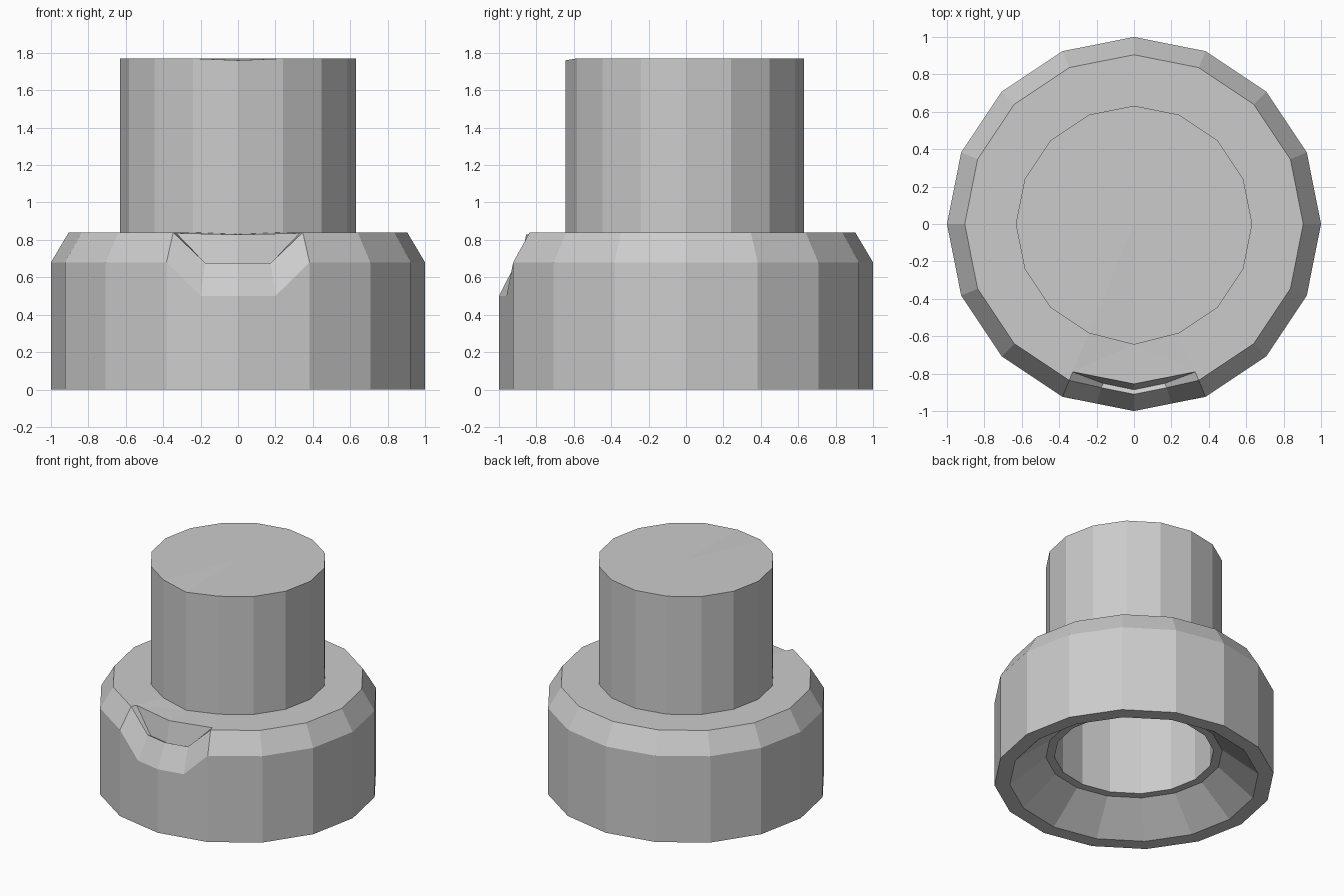
import bpy, bmesh, math

if "Cube" in bpy.data.objects:
    bpy.data.objects.remove(bpy.data.objects["Cube"])

SIDES = 16
FRONT = 12          # index of the vertex column that points at -y
bm = bmesh.new()


def ring_point(r, z, i):
    a = 2 * math.pi * i / SIDES
    # the neck bulges very slightly at the front
    if abs(r - 0.632) < 1e-6 and z > 0.5 and i % SIDES == FRONT:
        return (0, -0.645, z - 0.01)
    return (r * math.cos(a), r * math.sin(a), z)


def face(points):
    bm.faces.new([bm.verts.new(p) for p in points])


# lathed body: bore, inner shoulder, funnel, foot, outer wall, chamfer, shelf, neck
profile = [(0.57, 1.70), (0.57, 0.21), (0.632, 0.21), (0.89, 0), (1, 0),
           (1, 0.68), (0.905, 0.84), (0.632, 0.84), (0.632, 1.77)]
for k in range(len(profile) - 1):
    (r0, z0), (r1, z1) = profile[k], profile[k + 1]
    for i in range(SIDES):
        if k in (4, 5, 6) and i in (FRONT - 1, FRONT):
            continue            # left open for the front notch
        face([ring_point(r0, z0, i), ring_point(r0, z0, i + 1),
              ring_point(r1, z1, i + 1), ring_point(r1, z1, i)])

# bore ceiling and neck top
face([ring_point(*profile[0], i) for i in range(SIDES)])
tip = (0, 0, 1.77)
for i in range(SIDES):
    face([tip, ring_point(*profile[-1], i), ring_point(*profile[-1], i + 1)])

# front notch, right half: corner, bend and centre points of each outline
foot_mid, foot_side = ring_point(1, 0, FRONT), ring_point(1, 0, FRONT + 1)
outer = [ring_point(1, 0.68, FRONT + 1), (0.2, -0.96, 0.5), (0, -1, 0.5)]
lip = [ring_point(0.905, 0.84, FRONT + 1), (0.175, -0.875, 0.677), (0, -0.91, 0.677)]
groove = [(0.33, -0.79, 0.836), (0.165, -0.852, 0.665), (0, -0.886, 0.665)]
back_top = (0, -0.855, 0.828)
neck_mid, neck_side = ring_point(0.632, 0.84, FRONT), ring_point(0.632, 0.84, FRONT + 1)

half = [[foot_mid, foot_side] + outer]
for a, b in ((outer, lip), (lip, groove)):
    for j in range(2):
        half.append([a[j], a[j + 1], b[j + 1], b[j]])
half.append(groove + [back_top])
half.append([neck_mid, neck_side, lip[0], groove[0]])
half.append([neck_mid, groove[0], back_top])

for sign in (1, -1):
    for pts in half:
        face([(sign * x, y, z) for x, y, z in pts])

bmesh.ops.remove_doubles(bm, verts=bm.verts, dist=0.0005)
bmesh.ops.recalc_face_normals(bm, faces=bm.faces)

mesh = bpy.data.meshes.new("notched_collar")
bm.to_mesh(mesh)
bm.free()
obj = bpy.data.objects.new("notched_collar", mesh)
bpy.context.collection.objects.link(obj)
